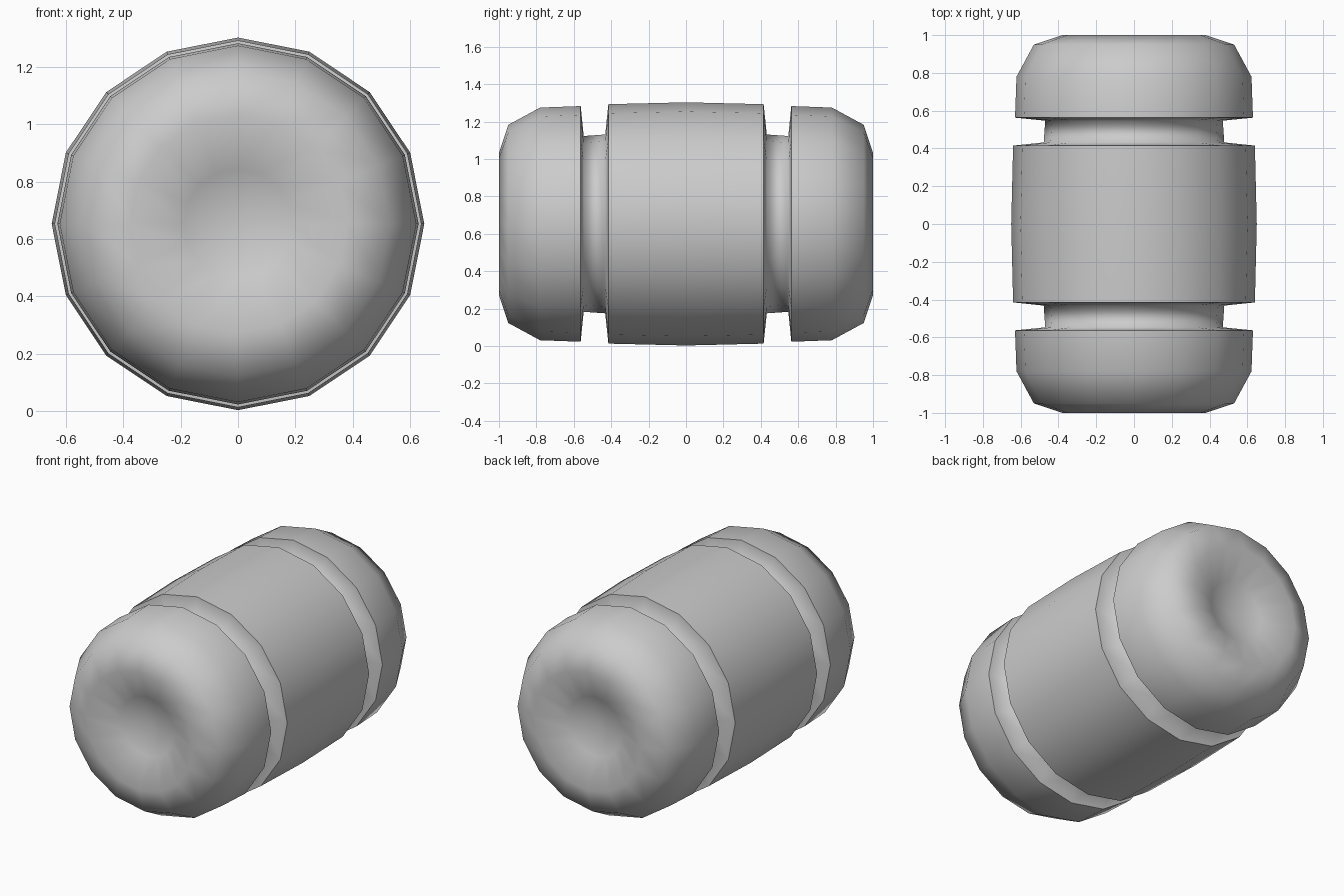
import bpy, bmesh, math

if "Cube" in bpy.data.objects:
    bpy.data.objects.remove(bpy.data.objects["Cube"])

SIDES = 16
CENTRE_Z = 0.653

# Half profile: (radius, distance along axis), from the middle belly out to the dimpled end
half = [(0.65, 0.0), (0.64, 0.415), (0.478, 0.432), (0.47, 0.547),
        (0.63, 0.563), (0.622, 0.78), (0.53, 0.95), (0.38, 1.0), (0.19, 0.92)]
DIMPLE = 0.865
RIMS = (0.415, 0.563)  # crisp groove rims

profile = [(r, -y) for r, y in reversed(half[1:])] + half

bm = bmesh.new()
# Rings around the y axis
rings = []
for r, y in profile:
    rings.append([bm.verts.new((r * math.sin(2 * math.pi * i / SIDES), y,
                                CENTRE_Z + r * math.cos(2 * math.pi * i / SIDES)))
                  for i in range(SIDES)])
for a, b in zip(rings, rings[1:]):
    for i in range(SIDES):
        j = (i + 1) % SIDES
        bm.faces.new((a[i], a[j], b[j], b[i]))

# Dimpled ends
for ring, y in ((rings[0], -DIMPLE), (rings[-1], DIMPLE)):
    c = bm.verts.new((0, y, CENTRE_Z))
    for i in range(SIDES):
        bm.faces.new((ring[i], ring[(i + 1) % SIDES], c))

bmesh.ops.recalc_face_normals(bm, faces=bm.faces)
for f in bm.faces:
    f.smooth = True
for e in bm.edges:
    ys = [abs(v.co.y) for v in e.verts]
    if any(all(abs(y - rim) < 1e-4 for y in ys) for rim in RIMS):
        e.smooth = False

mesh = bpy.data.meshes.new("grooved_roller")
bm.to_mesh(mesh)
bm.free()
obj = bpy.data.objects.new("grooved_roller", mesh)
bpy.context.collection.objects.link(obj)
